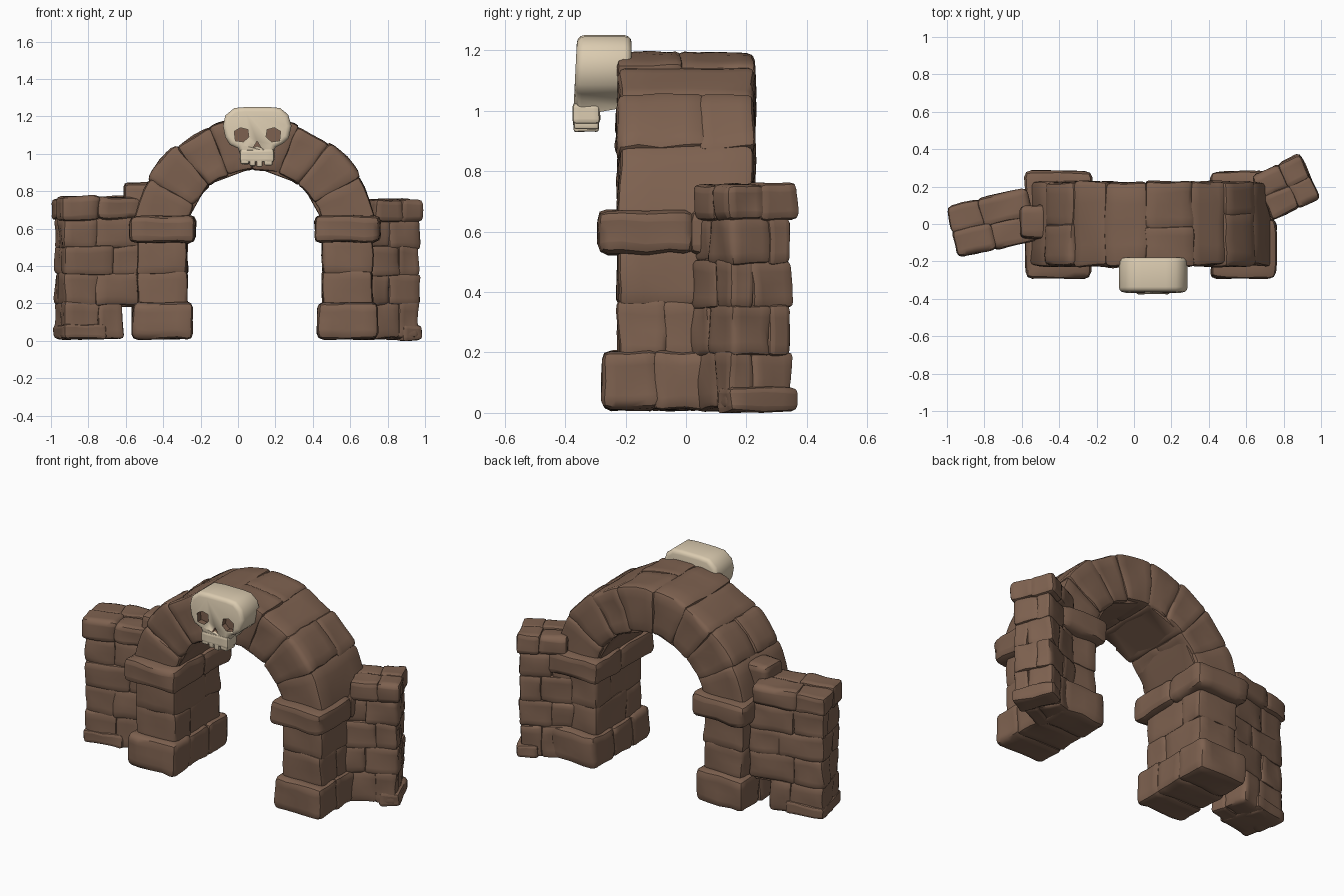
import bpy, bmesh, math, random
from mathutils import Matrix, Vector, noise

if "Cube" in bpy.data.objects:
    bpy.data.objects.remove(bpy.data.objects["Cube"])

random.seed(7)


def material(name, rgb):
    m = bpy.data.materials.new(name)
    m.diffuse_color = (*rgb, 1)
    m.use_nodes = True
    m.node_tree.nodes["Principled BSDF"].inputs["Base Color"].default_value = m.diffuse_color
    return m


BROWN = material("brown_stone", (0.207, 0.12, 0.079))
CREAM = material("cream_bone", (0.71, 0.6, 0.435))


def finish(name, bm, mats, angle=40):
    """Turn a bmesh into a smooth-by-angle object."""
    me = bpy.data.meshes.new(name)
    bmesh.ops.recalc_face_normals(bm, faces=bm.faces)
    bm.to_mesh(me)
    bm.free()
    ob = bpy.data.objects.new(name, me)
    bpy.context.collection.objects.link(ob)
    for m in mats:
        me.materials.append(m)
    bpy.ops.object.select_all(action='DESELECT')
    bpy.context.view_layer.objects.active = ob
    ob.select_set(True)
    bpy.ops.object.shade_smooth_by_angle(angle=math.radians(angle))
    return ob


def stone(part, lo, hi, bevel=0.026, rough=0.012, warp=None):
    """Add one lumpy, bevelled block between two corners to a part."""
    lo, hi = Vector(lo), Vector(hi)
    size, mid = hi - lo, (lo + hi) / 2
    bm = bmesh.new()
    bmesh.ops.create_cube(bm, size=1)
    bmesh.ops.subdivide_edges(bm, edges=bm.edges[:], cuts=3, use_grid_fill=True)
    for v in bm.verts:
        v.co = Vector(c * s for c, s in zip(v.co, size)) + mid
    sharp = [e for e in bm.edges if e.calc_face_angle(0) > 1.0]
    bmesh.ops.bevel(bm, geom=sharp, offset=min(bevel, min(size) * 0.24), segments=2,
                    profile=0.5, affect='EDGES', clamp_overlap=True)
    seed = Vector(random.uniform(-50, 50) for _ in range(3))
    for v in bm.verts:
        v.co += noise.noise_vector(v.co * 9 + seed) * rough
        if warp:
            v.co = warp(v.co)
        v.co.z = max(v.co.z, 0)
    tmp = bpy.data.meshes.new("tmp")
    bm.to_mesh(tmp)
    bm.free()
    part.from_mesh(tmp)
    bpy.data.meshes.remove(tmp)


# Pillars: wide base, coursed shaft, wide capital
def pillar(name, x):
    bm = bmesh.new()
    for y0, y1 in ((-0.275, -0.09), (-0.11, 0.09), (0.07, 0.275)):
        stone(bm, (x - 0.16, y0, 0.01), (x + 0.16, y1, 0.205), 0.03)
    stone(bm, (x - 0.118, -0.205, 0.15), (x + 0.118, 0.205, 0.6), 0.01, 0.0)
    for z0, z1, split in ((0.17, 0.375, -0.07), (0.355, 0.56, 0.08)):
        stone(bm, (x - 0.133, -0.225, z0), (x + 0.133, split + 0.01, z1), 0.02)
        stone(bm, (x - 0.133, split - 0.01, z0), (x + 0.133, 0.225, z1), 0.02)
    stone(bm, (x - 0.175, -0.293, 0.525), (x + 0.175, 0.03, 0.67), 0.034)
    stone(bm, (x - 0.175, 0.01, 0.525), (x + 0.175, 0.283, 0.67), 0.034)
    finish(name, bm, [BROWN])


pillar("left_pillar", -0.405)
pillar("right_pillar", 0.585)


# Arch: wedge stones bent around the arch centre
def bend(co):
    a = co.x / 0.5
    return Vector((0.09 + co.z * math.cos(a), co.y, 0.54 + co.z * math.sin(a)))


bm = bmesh.new()
stone(bm, (0.5 * math.radians(8), -0.205, 0.388), (0.5 * math.radians(172), 0.205, 0.625), 0.01, 0.0, bend)
joints = [6, 32, 52, 70, 92, 112, 130, 150, 174]
outer = [0.65, 0.66, 0.645, 0.655, 0.655, 0.645, 0.66, 0.65]
for i, r in enumerate(outer):
    a0, a1 = (0.5 * math.radians(joints[i] - 0.8), 0.5 * math.radians(joints[i + 1] + 0.8))
    w = 0.222 + 0.006 * (i % 2)
    if i in (1, 3, 6):
        s = random.uniform(-0.08, 0.08)
        stone(bm, (a0, -w, 0.376), (a1, s + 0.01, r), 0.022, 0.012, bend)
        stone(bm, (a0, s - 0.01, 0.376), (a1, w, r - 0.006), 0.022, 0.012, bend)
    else:
        stone(bm, (a0, -w, 0.376), (a1, w, r), 0.022, 0.012, bend)
# stone jutting from the left haunch
stone(bm, (-0.61, -0.08, 0.7), (-0.46, 0.1, 0.845))
finish("arch", bm, [BROWN])


# Side walls: staggered courses, built straight and then turned
def wall(name, centre, turn, u0, u1, half, courses, extras):
    bm = bmesh.new()
    for i, (z0, z1, end) in enumerate(courses):
        split = u0 + (end - u0) * (0.4 if i % 2 else 0.6)
        mid = 0.03 if i % 2 else -0.03
        for a, b in ((u0, split), (split, end)):
            for c, d in ((-half, mid), (mid, half)):
                j = random.uniform(-0.008, 0.008)
                stone(bm, (a - 0.006, c - 0.006 + min(j, 0), z0 - 0.008),
                      (b + 0.006, d + 0.006 + max(j, 0), z1 + 0.008), 0.02)
    stone(bm, (u0 + 0.018, -half + 0.018, 0.18), (u1 - 0.018, half - 0.018, 0.7), 0.01, 0.0)
    for lo, hi in extras:
        stone(bm, lo, hi, 0.026)
    bm.transform(Matrix.Translation((*centre, 0)) @ Matrix.Rotation(math.radians(turn), 4, 'Z'))
    finish(name, bm, [BROWN])


wall("left_wall", (-0.78, 0), 13, -0.175, 0.26, 0.113,
     [(0.02, 0.2, 0.14), (0.2, 0.36, 0.26), (0.36, 0.5, 0.26), (0.5, 0.65, 0.26)],
     [((-0.2, -0.14, 0.64), (0.015, 0.01, 0.772)), ((0, -0.14, 0.65), (0.24, 0.01, 0.768)),
      ((-0.2, -0.01, 0.645), (-0.01, 0.14, 0.765)), ((-0.03, -0.01, 0.645), (0.24, 0.14, 0.772)),
      ((-0.185, -0.135, 0.01), (0.05, 0.13, 0.09))])
wall("right_wall", (0.82, 0.2), 25, -0.18, 0.118, 0.103,
     [(0.02, 0.2, 0.11), (0.2, 0.35, 0.118), (0.35, 0.5, 0.113), (0.5, 0.64, 0.118)],
     [((-0.15, -0.13, 0.635), (0.015, 0.01, 0.76)), ((0, -0.13, 0.635), (0.135, 0.01, 0.758)),
      ((-0.15, -0.01, 0.64), (0.015, 0.13, 0.755)), ((0, -0.01, 0.635), (0.135, 0.13, 0.763)),
      ((0.01, -0.12, 0), (0.135, 0.13, 0.085))])


# Skull: bevelled outline with cut sockets
def prism(outline, y0, y1, bevel=0.0):
    bm = bmesh.new()
    f = bm.faces.new([bm.verts.new((x, y0, z)) for x, z in outline])
    ext = bmesh.ops.extrude_face_region(bm, geom=[f])
    for v in ext['geom']:
        if isinstance(v, bmesh.types.BMVert):
            v.co.y = y1
    bmesh.ops.recalc_face_normals(bm, faces=bm.faces)
    if bevel:
        rims = [e for e in bm.edges if abs(e.verts[0].co.y - e.verts[1].co.y) < 1e-4]
        bmesh.ops.bevel(bm, geom=rims, offset=bevel, segments=3, profile=0.5,
                        affect='EDGES', clamp_overlap=True)
    return bm


cranium = [(-0.08, 1.15), (-0.068, 1.205), (-0.02, 1.245), (0.04, 1.25), (0.17, 1.25),
           (0.225, 1.245), (0.268, 1.21), (0.286, 1.15), (0.272, 1.085), (0.24, 1.055),
           (0.2, 1.035), (0.185, 0.985), (0.015, 0.985), (0.0, 1.03), (-0.045, 1.05), (-0.068, 1.09)]
bm = prism(cranium, -0.37, -0.18, 0.024)
# lean the brow back and lift the rear of the jaw
for v in bm.verts:
    if v.co.y < -0.3:
        v.co.y += max(v.co.z - 1.05, 0) * 0.05
    elif v.co.z < 1.03:
        v.co.z += 0.025
skull = finish("skull", bm, [CREAM, BROWN], 50)


def socket(name, outline):
    bm = prism(outline, -0.42, -0.335)
    for f in bm.faces:
        f.material_index = 1
    cutter = finish(name, bm, [CREAM, BROWN])
    cutter.hide_render = True
    mod = skull.modifiers.new(name, 'BOOLEAN')
    mod.operation, mod.solver, mod.object = 'DIFFERENCE', 'EXACT', cutter
    bpy.context.view_layer.objects.active = skull
    bpy.ops.object.modifier_apply(modifier=name)
    bpy.data.objects.remove(cutter)


for name, cx, s in (("left_eye", 0.018, 1), ("right_eye", 0.19, -1)):
    eye = [(-0.038, 0.02), (-0.005, 0.04), (0.034, 0.03), (0.04, -0.01), (0.01, -0.036), (-0.032, -0.03)]
    socket(name, [(cx + s * x, 1.1 + z) for x, z in eye])
socket("nose", [(0.08, 1.032), (0.102, 1.068), (0.124, 1.032), (0.102, 1.042)])

# Upper jaw and teeth
bm = bmesh.new()
stone(bm, (0.008, -0.375, 0.955), (0.195, -0.285, 1.025), 0.014, 0.004)
for x0, x1, z in ((0.015, 0.06, 0.945), (0.062, 0.095, 0.934), (0.1, 0.132, 0.93), (0.14, 0.185, 0.94)):
    stone(bm, (x0, -0.373, z), (x1, -0.29, 1.0), 0.008, 0.003)
finish("teeth", bm, [CREAM])
